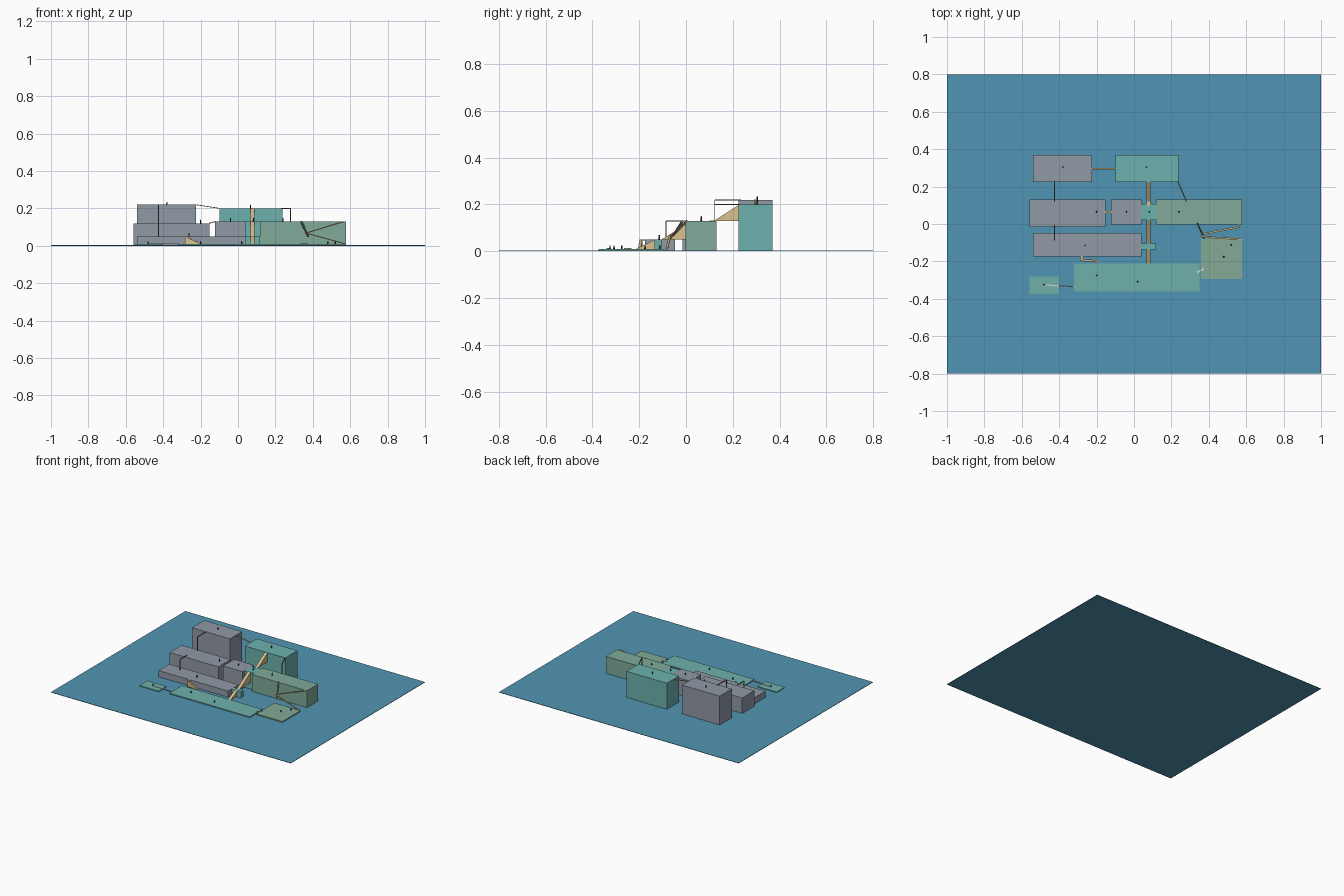
import bpy, bmesh
from mathutils import Vector

if "Cube" in bpy.data.objects:
    bpy.data.objects.remove(bpy.data.objects["Cube"])


def material(name, hexa):
    m = bpy.data.materials.new(name)
    lin = [(int(hexa[i:i + 2], 16) / 255) ** 2.2 for i in (0, 2, 4)]
    m.diffuse_color = (*lin, 1)
    m.use_nodes = True
    m.node_tree.nodes["Principled BSDF"].inputs["Base Color"].default_value = m.diffuse_color
    return m


WATER = material("water", "5294B2")
GREY = material("grey", "8F98A5")
TEAL = material("teal", "6CB0AC")
GREEN = material("green", "7FAA98")
MINT = material("mint", "6FB0A8")
OLIVE = material("olive", "82A894")
TAN = material("tan", "D8C08C")
ROPE = material("rope", "6E6A60")
PALE = material("pale", "C9D6D2")
DARK = material("dark", "2C3338")


def finish(bm, name, mat):
    bmesh.ops.recalc_face_normals(bm, faces=bm.faces)
    me = bpy.data.meshes.new(name)
    bm.to_mesh(me)
    bm.free()
    me.materials.append(mat)
    ob = bpy.data.objects.new(name, me)
    bpy.context.collection.objects.link(ob)
    return ob


def box(name, x0, x1, y0, y1, z0, z1, mat):
    bm = bmesh.new()
    bmesh.ops.create_cube(bm, size=1)
    for v in bm.verts:
        v.co = ((x0, x1)[v.co.x > 0], (y0, y1)[v.co.y > 0], (z0, z1)[v.co.z > 0])
    return finish(bm, name, mat)


def wedge(name, low, high, width, mat=TAN):
    """Solid ramp rising from low to high, flat underneath."""
    a, b = Vector(low), Vector(high)
    c = Vector((b.x, b.y, a.z))
    side = (c - a).cross(Vector((0, 0, 1))).normalized() * width / 2
    bm = bmesh.new()
    f = bm.faces.new([bm.verts.new(p - side) for p in (a, c, b)])
    r = bmesh.ops.extrude_face_region(bm, geom=[f])
    bmesh.ops.translate(bm, vec=side * 2,
                        verts=[g for g in r["geom"] if isinstance(g, bmesh.types.BMVert)])
    return finish(bm, name, mat)


def path(name, points, width, height, mat):
    """Rectangular beam along straight segments."""
    bm = bmesh.new()
    for p, q in zip(points, points[1:]):
        p, q = Vector(p), Vector(q)
        d = (q - p).normalized()
        flat = Vector((d.x, d.y, 0))
        s = flat.cross(Vector((0, 0, 1))).normalized() if flat.length > 1e-4 else Vector((1, 0, 0))
        u = s.cross(d).normalized()
        s, u = s * width / 2, u * height / 2
        r = bmesh.ops.create_cube(bm, size=1)
        for v in r["verts"]:
            v.co = (q if v.co.x > 0 else p) + s * (1 if v.co.y > 0 else -1) + u * (1 if v.co.z > 0 else -1)
    return finish(bm, name, mat)


# water sheet
box("water", -1, 1, -.8, .8, 0, .003, WATER)

# terraces
for name, x0, x1, y0, y1, top, mat in (
        ("back_left_terrace", -.54, -.225, .225, .37, .22, GREY),
        ("middle_left_terrace", -.56, -.153, -.015, .13, .12, GREY),
        ("centre_terrace", -.123, .04, -.002, .13, .13, GREY),
        ("front_left_terrace", -.54, .04, -.175, -.047, .05, GREY),
        ("back_right_terrace", -.10, .237, .225, .37, .20, TEAL),
        ("right_terrace", .118, .577, -.002, .13, .13, GREEN),
        ("long_low_terrace", -.32, .35, -.36, -.21, .01, MINT),
        ("right_low_terrace", .358, .577, -.295, -.078, .01, OLIVE),
        ("small_island", -.56, -.40, -.375, -.28, .009, MINT),
        ("upper_landing", .04, .118, .022, .108, .13, TEAL),
        ("lower_landing", .04, .118, -.135, -.105, .05, TEAL)):
    box(name, x0, x1, y0, y1, .001, top, mat)

# main stair flights
wedge("upper_stair", (.077, .12, .13), (.077, .228, .20), .022)
box("upper_stair_foot", .066, .088, .1, .122, .126, .131, TAN)
wedge("middle_stair", (.077, -.105, .05), (.077, .024, .13), .022)
wedge("lower_stair", (.077, -.212, .01), (.077, -.134, .05), .022)

# side stair of the front terrace
wedge("side_stair", (-.19, -.2, .008), (-.283, -.192, .05), .012)
path("side_stair_top", [(-.28, -.193, .048), (-.28, -.172, .048)], .012, .005, TAN)

# zigzag ramp and chute on the right
path("zigzag_ramp", [(.56, 0, .128), (.562, -.016, .128), (.37, -.053, .07), (.363, -.068, .068),
                     (.572, -.082, .011)], .009, .005, TAN)
path("chute", [(.338, .004, .13), (.375, -.075, .05)], .008, .008, ROPE)

# ladders: ledge beam out, then straight down
path("back_ladder", [(-.425, .235, .22), (-.425, .123, .22), (-.425, .123, .118)], .006, .004, ROPE)
path("front_ladder", [(-.425, -.005, .13), (-.425, -.085, .13), (-.425, -.085, .049)], .006, .004, ROPE)
path("right_ladder", [(.233, .23, .20), (.28, .123, .20), (.28, .123, .128)], .006, .004, ROPE)

# bridges
path("back_bridge", [(-.228, .295, .22), (-.098, .295, .20)], .007, .004, TAN)
path("middle_bridge", [(-.156, .065, .12), (-.12, .065, .13)], .01, .005, TAN)
path("low_bridge", [(.338, -.26, .012), (.372, -.238, .012)], .012, .004, PALE)
path("island_causeway", [(-.485, -.325, .011), (-.316, -.336, .011)], .006, .004, PALE)

# small standing figures
for i, (x, y, z) in enumerate((
        (-.38, .305, .22), (.067, .305, .20), (-.2, .065, .12), (-.04, .065, .13),
        (.24, .065, .13), (-.262, -.115, .05), (-.2, -.275, .01), (.02, -.308, .01),
        (.52, -.112, .01), (.48, -.175, .01), (-.48, -.325, .009), (.082, .065, .13))):
    h = .02 if z > .02 and z != .22 else .015
    bm = bmesh.new()
    r = bmesh.ops.create_cone(bm, cap_ends=True, segments=8, radius1=.004, radius2=.0025, depth=h * .75)
    bmesh.ops.translate(bm, verts=r["verts"], vec=(x, y, z + h * .375))
    r = bmesh.ops.create_icosphere(bm, subdivisions=1, radius=.0033)
    bmesh.ops.translate(bm, verts=r["verts"], vec=(x, y, z + h - .003))
    finish(bm, "figure_%02d" % (i + 1), DARK)
